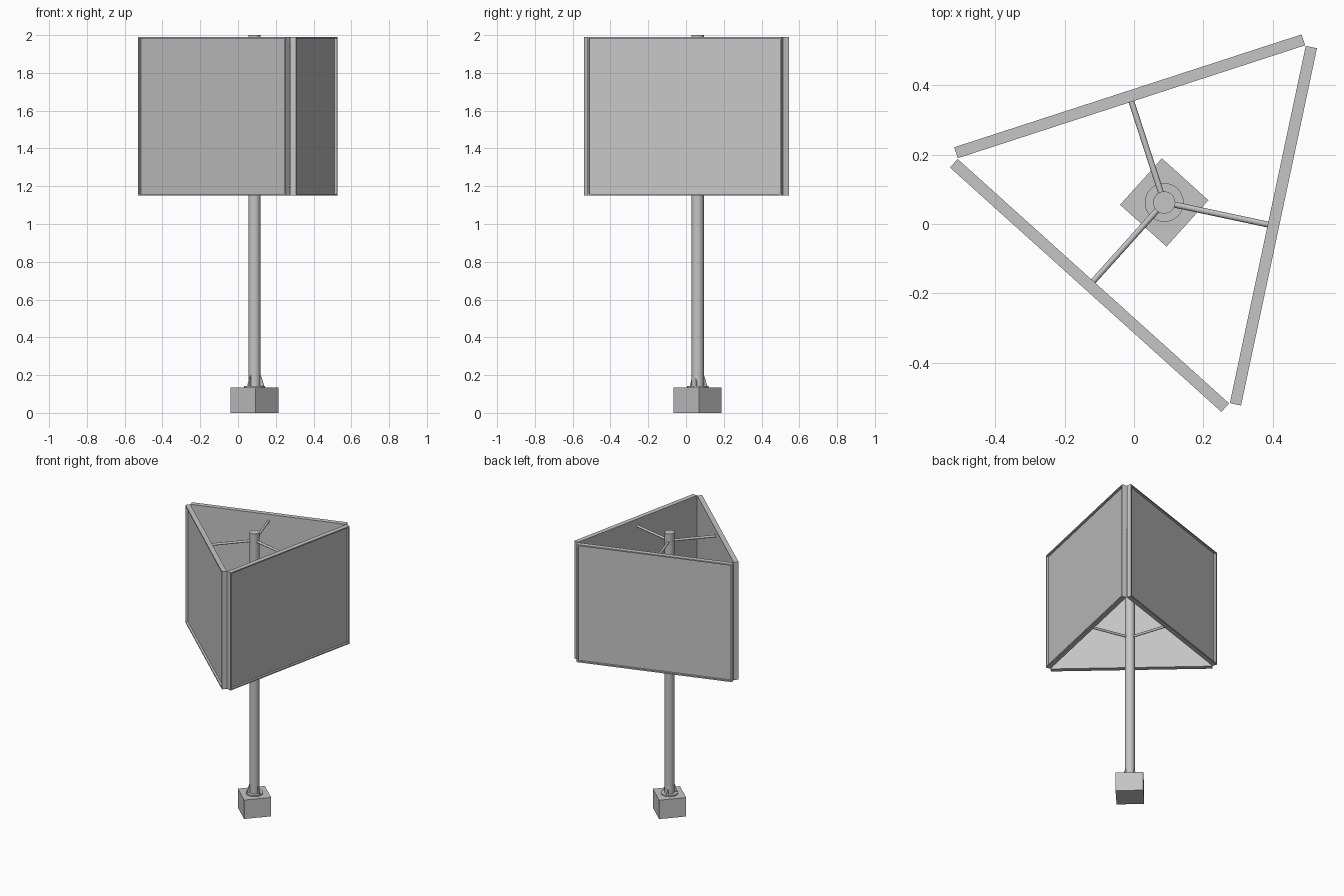
import bpy, bmesh
from math import radians, cos, sin
from mathutils import Matrix, Vector

cube = bpy.data.objects.get("Cube")
if cube:
    bpy.data.objects.remove(cube, do_unlink=True)

grey = bpy.data.materials.new("light grey")
grey.use_nodes = True
COLOUR = (0.56, 0.56, 0.56, 1)
grey.diffuse_color = COLOUR
grey.node_tree.nodes["Principled BSDF"].inputs["Base Color"].default_value = COLOUR

AXIS = Vector((0.087, 0.062, 0))      # centre line of the pole
ANGLES = (-12, 108, 228)              # outward directions of the three panels
PANEL_LOW, PANEL_HIGH = 1.15, 1.99


def add(name, bm, angle=0, smooth=False):
    """Place a part built around the pole axis, turned to face an angle."""
    bmesh.ops.recalc_face_normals(bm, faces=bm.faces)
    bm.transform(Matrix.Translation(AXIS) @ Matrix.Rotation(radians(angle), 4, 'Z'))
    mesh = bpy.data.meshes.new(name)
    bm.to_mesh(mesh)
    bm.free()
    mesh.materials.append(grey)
    obj = bpy.data.objects.new(name, mesh)
    bpy.context.collection.objects.link(obj)
    if smooth:
        bpy.ops.object.select_all(action='DESELECT')
        obj.select_set(True)
        bpy.context.view_layer.objects.active = obj
        bpy.ops.object.shade_smooth_by_angle(angle=radians(40))


def box(low, high):
    bm = bmesh.new()
    low, high = Vector(low), Vector(high)
    size = Matrix.Diagonal((*(high - low), 1))
    bmesh.ops.create_cube(bm, size=1, matrix=Matrix.Translation((low + high) / 2) @ size)
    return bm


def rod(start, end, radius, sides):
    bm = bmesh.new()
    start, end = Vector(start), Vector(end)
    turn = (end - start).to_track_quat('Z', 'Y').to_matrix().to_4x4()
    bmesh.ops.create_cone(bm, cap_ends=True, segments=sides, radius1=radius, radius2=radius,
                          depth=(end - start).length,
                          matrix=Matrix.Translation((start + end) / 2) @ turn)
    return bm


def framed_panel():
    """Slab whose outward face is sunk behind a narrow rim."""
    bm = box((0.305, -0.526, PANEL_LOW), (0.338, 0.526, PANEL_HIGH))
    bm.normal_update()
    front = [f for f in bm.faces if f.normal.x > 0.9]
    bmesh.ops.inset_region(bm, faces=front, thickness=0.012)
    sunk = bmesh.ops.extrude_face_region(bm, geom=front)["geom"]
    bmesh.ops.delete(bm, geom=front, context='FACES')
    bmesh.ops.translate(bm, vec=(-0.015, 0, 0),
                        verts=[v for v in sunk if isinstance(v, bmesh.types.BMVert)])
    return bm


def gusset():
    """Triangular stiffener between pole and foot plate."""
    bm = bmesh.new()
    face = bm.faces.new([bm.verts.new((x, -0.004, z))
                         for x, z in ((0.025, 0.14), (0.053, 0.14), (0.034, 0.20), (0.025, 0.20))])
    side = bmesh.ops.extrude_face_region(bm, geom=[face])["geom"]
    bmesh.ops.translate(bm, vec=(0, 0.008, 0),
                        verts=[v for v in side if isinstance(v, bmesh.types.BMVert)])
    return bm


# Footing, foot plate and pole
add("footing_block", box((-0.09, -0.09, 0), (0.09, 0.09, 0.135)), angle=-42)
add("foot_plate", rod((0, 0, 0.135), (0, 0, 0.143), 0.056, 32), smooth=True)
add("pole", rod((0, 0, 0.135), (0, 0, 2.0), 0.032, 32), smooth=True)

# Three panels with their upper and lower arms and a gusset below each
for number, angle in enumerate(ANGLES, 1):
    add(f"panel_{number}", framed_panel(), angle)
    add(f"gusset_{number}", gusset(), angle)
    for level, z in (("lower", PANEL_LOW + 0.05), ("upper", PANEL_HIGH - 0.05)):
        add(f"{level}_arm_{number}", rod((0.02, 0, z), (0.308, 0, z), 0.0085, 12), angle, smooth=True)
